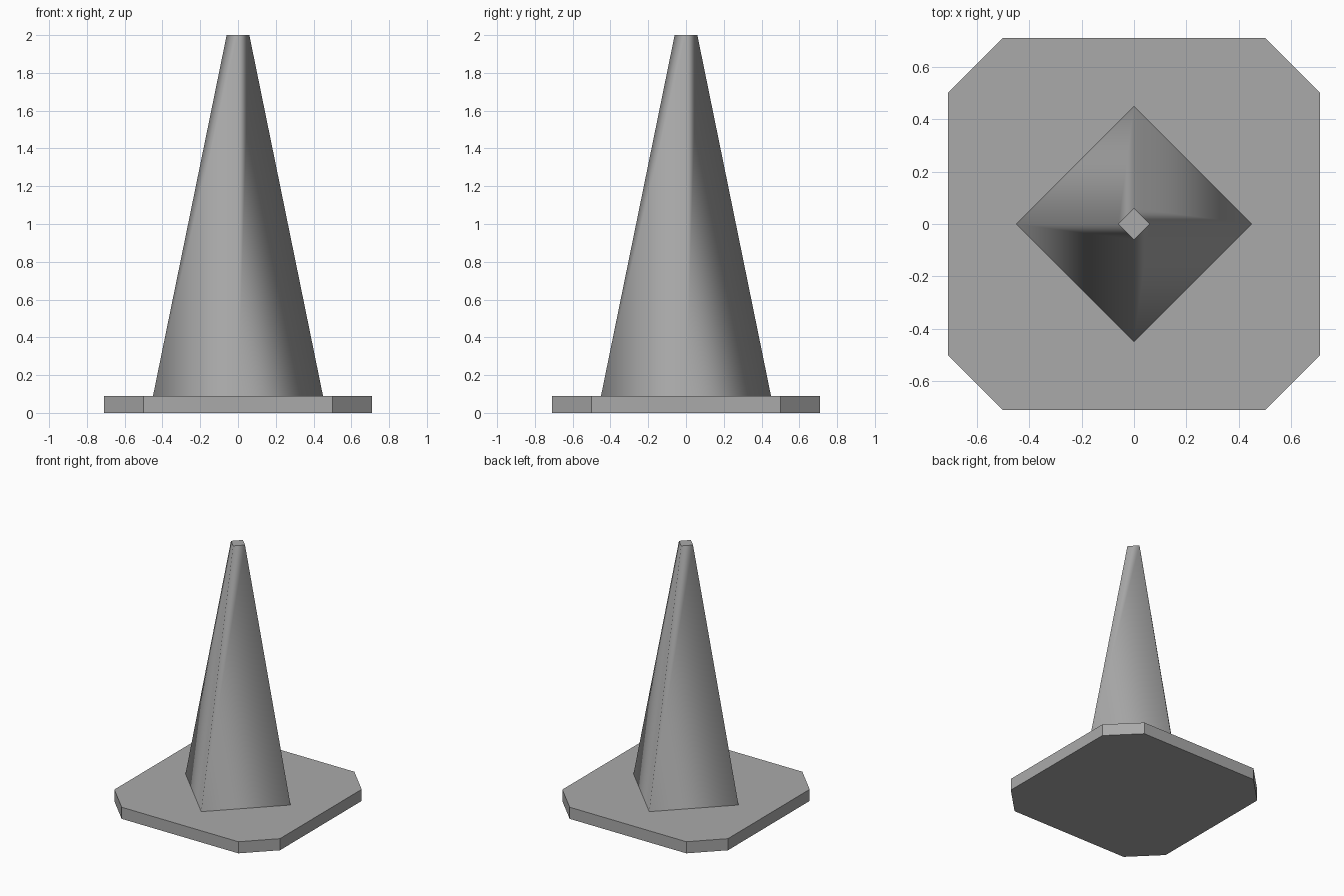
import bpy, bmesh

cube = bpy.data.objects.get("Cube")
if cube:
    bpy.data.objects.remove(cube, do_unlink=True)

BASE_TOP = 0.09
GREY = (0.4, 0.4, 0.4, 1.0)

mat = bpy.data.materials.new("plain_grey")
mat.use_nodes = True
mat.diffuse_color = GREY
mat.node_tree.nodes["Principled BSDF"].inputs["Base Color"].default_value = GREY


def finish(bm, name):
    bmesh.ops.recalc_face_normals(bm, faces=bm.faces)
    mesh = bpy.data.meshes.new(name)
    bm.to_mesh(mesh)
    bm.free()
    mesh.materials.append(mat)
    obj = bpy.data.objects.new(name, mesh)
    bpy.context.collection.objects.link(obj)
    return obj


# Base plate: square slab with clipped corners
half, flat = 0.71, 0.5
outline = []
for sx, sy in ((1, 1), (-1, 1), (-1, -1), (1, -1)):
    pair = [(sx * half, sy * flat), (sx * flat, sy * half)]
    outline += pair if sx * sy > 0 else pair[::-1]
bm = bmesh.new()
face = bm.faces.new([bm.verts.new((x, y, 0)) for x, y in outline])
top = bmesh.ops.extrude_face_region(bm, geom=[face])["geom"]
bmesh.ops.translate(bm, vec=(0, 0, BASE_TOP),
                    verts=[v for v in top if isinstance(v, bmesh.types.BMVert)])
finish(bm, "base_plate")

# Cone body: four-sided taper with corners on the axes, smooth sides, flat caps
bm = bmesh.new()
rings = [[bm.verts.new((r * x, r * y, z)) for x, y in ((1, 0), (0, 1), (-1, 0), (0, -1))]
         for r, z in ((0.45, BASE_TOP), (0.06, 2.0))]
for i in range(4):
    j = (i + 1) % 4
    side = bm.faces.new((rings[0][i], rings[0][j], rings[1][j], rings[1][i]))
    side.smooth = True
for ring in rings:
    cap = bm.faces.new(ring)
    for edge in cap.edges:
        edge.smooth = False
finish(bm, "cone_body")
